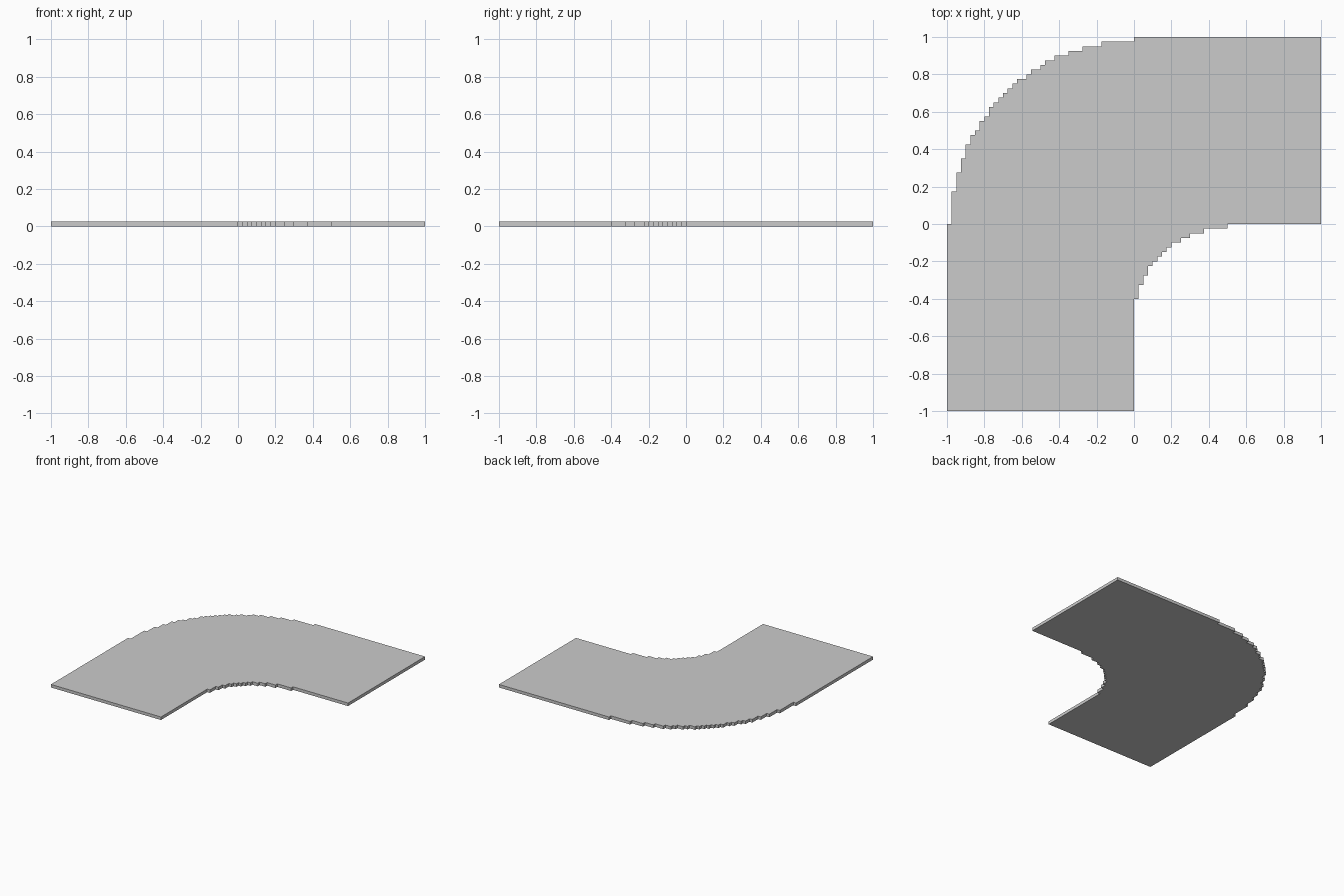
import bpy, bmesh

if "Cube" in bpy.data.objects:
    bpy.data.objects.remove(bpy.data.objects["Cube"])

STEP = 0.025  # stair-step size, also the slab thickness

# outer corner: how far left each stepped row reaches, from the top row down to the diagonal
half = [7, 11, 14, 17, 19, 20, 22, 23, 25, 26, 27, 28]
steps = [(-x, 39 - i) for i, x in enumerate(half)]
steps += [(-y, -x) for x, y in reversed(steps[:-1])]

# inner corner: (x of riser, y of its top) going up and right
inner = [(0, -16), (1, -13), (2, -11), (3, -9), (4, -8), (5, -7), (6, -6),
         (7, -5), (8, -4), (10, -3), (12, -2), (15, -1), (20, 0)]

# closed outline in step units, counter-clockwise
outline = [(-40, -40), (0, -40)]
for (x, y), (nx, _) in zip(inner, inner[1:] + [(40, 0)]):
    outline += [(x, y), (nx, y)]
outline += [(40, 40), (0, 40)]
px = 0
for x, y in steps:
    outline += [(px, y), (x, y)]
    px = x
outline += [(-39, 0), (-40, 0)]

# extrude the outline into a thin slab
bm = bmesh.new()
face = bm.faces.new([bm.verts.new((x * STEP, y * STEP, 0)) for x, y in outline])
ext = bmesh.ops.extrude_face_region(bm, geom=[face])
top = [v for v in ext["geom"] if isinstance(v, bmesh.types.BMVert)]
bmesh.ops.translate(bm, verts=top, vec=(0, 0, STEP))
if not any(len(f.verts) == len(outline) and f.calc_center_median().z < STEP / 4 for f in bm.faces):
    bm.faces.new([v for v in bm.verts if v.co.z < STEP / 2][::-1])
bmesh.ops.triangulate(bm, faces=[f for f in bm.faces if len(f.verts) > 4])
bmesh.ops.recalc_face_normals(bm, faces=bm.faces[:])

mesh = bpy.data.meshes.new("corner_slab")
bm.to_mesh(mesh)
bm.free()
bpy.context.collection.objects.link(bpy.data.objects.new("corner_slab", mesh))
